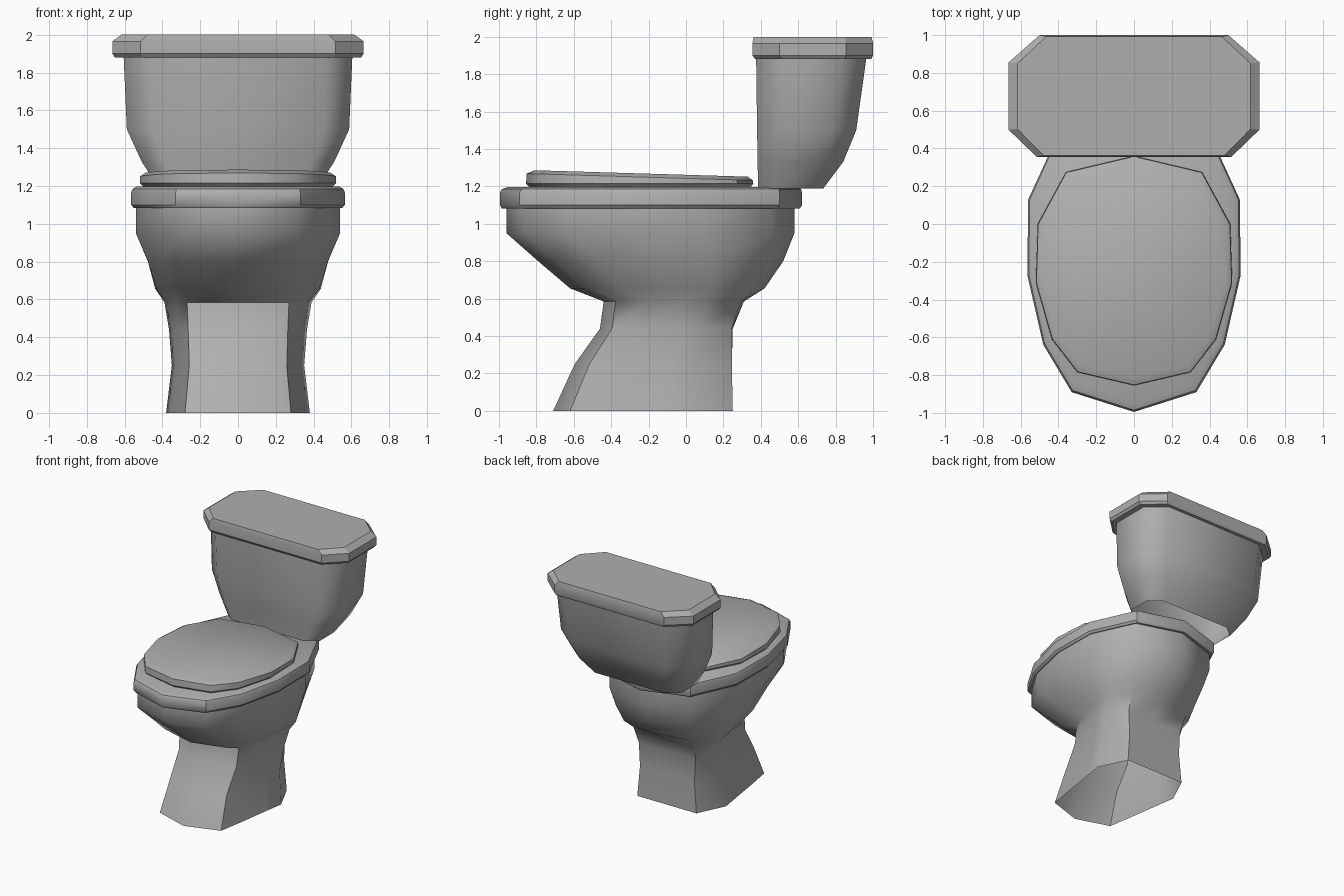
import bpy, bmesh, math

if "Cube" in bpy.data.objects:
    bpy.data.objects.remove(bpy.data.objects["Cube"])

grey = bpy.data.materials.new("grey ceramic")
grey.diffuse_color = (0.43, 0.43, 0.43, 1)
grey.use_nodes = True
grey.node_tree.nodes["Principled BSDF"].inputs["Base Color"].default_value = grey.diffuse_color


def full(half):
    """Mirror a right-hand half outline (front to back) into a closed ring."""
    return half + [(-x, y) for x, y in reversed(half) if x > 1e-6]


def fit(half, w, y0, y1):
    """Stretch a half outline to half width w and depth y0..y1."""
    mw = max(p[0] for p in half)
    a, b = min(p[1] for p in half), max(p[1] for p in half)
    return [(x * w / mw, y0 + (y - a) / (b - a) * (y1 - y0)) for x, y in half]


def mix(h1, h2, t):
    return [(a[0] + (b[0] - a[0]) * t, a[1] + (b[1] - a[1]) * t)
            for a, b in zip(h1, h2)]


def loft(name, rings, top=False, bottom=False, angle=35, tilt=0):
    """Skin a stack of (half outline, z) rings; tilt raises the front of the last ring."""
    bm = bmesh.new()
    loops = []
    for i, (half, z) in enumerate(rings):
        k = tilt if i >= len(rings) - 2 else 0
        loops.append([bm.verts.new((x, y, z - k * y)) for x, y in full(half)])
    n = len(loops[0])
    for a, b in zip(loops, loops[1:]):
        for i in range(n):
            j = (i + 1) % n
            bm.faces.new((a[i], a[j], b[j], b[i]))
    if top:
        bm.faces.new(loops[-1])
    if bottom:
        bm.faces.new(loops[0][::-1])
    me = bpy.data.meshes.new(name)
    bm.to_mesh(me)
    bm.free()
    me.materials.append(grey)
    ob = bpy.data.objects.new(name, me)
    bpy.context.collection.objects.link(ob)
    bpy.ops.object.select_all(action='DESELECT')
    ob.select_set(True)
    bpy.context.view_layer.objects.active = ob
    bpy.ops.object.shade_smooth_by_angle(angle=math.radians(angle))
    return ob


# Half outlines, front to back
RIM = [(0, -.995), (.33, -.89), (.48, -.64), (.565, -.27), (.56, .13), (.39, .5), (0, .62)]
FOOT = [(0, -.71), (.28, -.62), (.32, -.38), (.355, -.14), (.38, .02), (.27, .25), (0, .25)]
SEAT = [(0, -.855), (.30, -.785), (.435, -.61), (.52, -.31), (.51, 0), (.36, .275), (0, .36)]
TANK = [(.515, .355), (.665, .5), (.665, .855), (.5, 1.0)]

# Bowl and pedestal: (z, half width, front y, back y, blend foot -> rim)
sections = [(0, .38, -.71, .25, 0), (.25, .35, -.595, .245, 0),
            (.44, .365, -.46, .25, .1), (.585, .39, -.44, .31, .3),
            (.655, .44, -.62, .42, .65), (.8, .48, -.79, .52, .85),
            (.95, .54, -.96, .58, 1), (1.09, .54, -.96, .58, 1)]
loft("bowl_and_pedestal",
     [(mix(fit(FOOT, w, a, b), fit(RIM, w, a, b), t), z) for z, w, a, b, t in sections],
     angle=50)

# Rim, closed on top
loft("bowl_rim", [(fit(RIM, w, a, b), z) for z, w, a, b in [
    (1.09, .535, -.955, .575), (1.083, .55, -.985, .61), (1.1, .565, -.995, .62),
    (1.165, .565, -.995, .62), (1.185, .557, -.985, .615), (1.198, .535, -.95, .595)]], top=True)

# Closed seat lid with a slightly sloping top
loft("seat_lid", [(fit(SEAT, w, a, b), z) for z, w, a, b in [
    (1.195, .50, -.835, .345), (1.215, .52, -.855, .36),
    (1.243, .517, -.852, .357), (1.262, .487, -.81, .33)]],
    top=True, angle=40, tilt=.03)

# Tank body, open underneath
loft("tank", [(fit(TANK, w, a, b), z) for z, w, a, b in [
    (1.19, .42, .385, .735), (1.33, .51, .383, .84),
    (1.5, .588, .38, .91), (1.89, .605, .375, .965)]], angle=50)

# Tank lid
loft("tank_lid", [(fit(TANK, w, a, b), z) for z, w, a, b in [
    (1.88, .65, .37, .99), (1.9, .665, .355, 1.0),
    (1.965, .665, .355, 1.0), (2.0, .617, .362, .992)]],
    top=True, bottom=True, angle=30)
